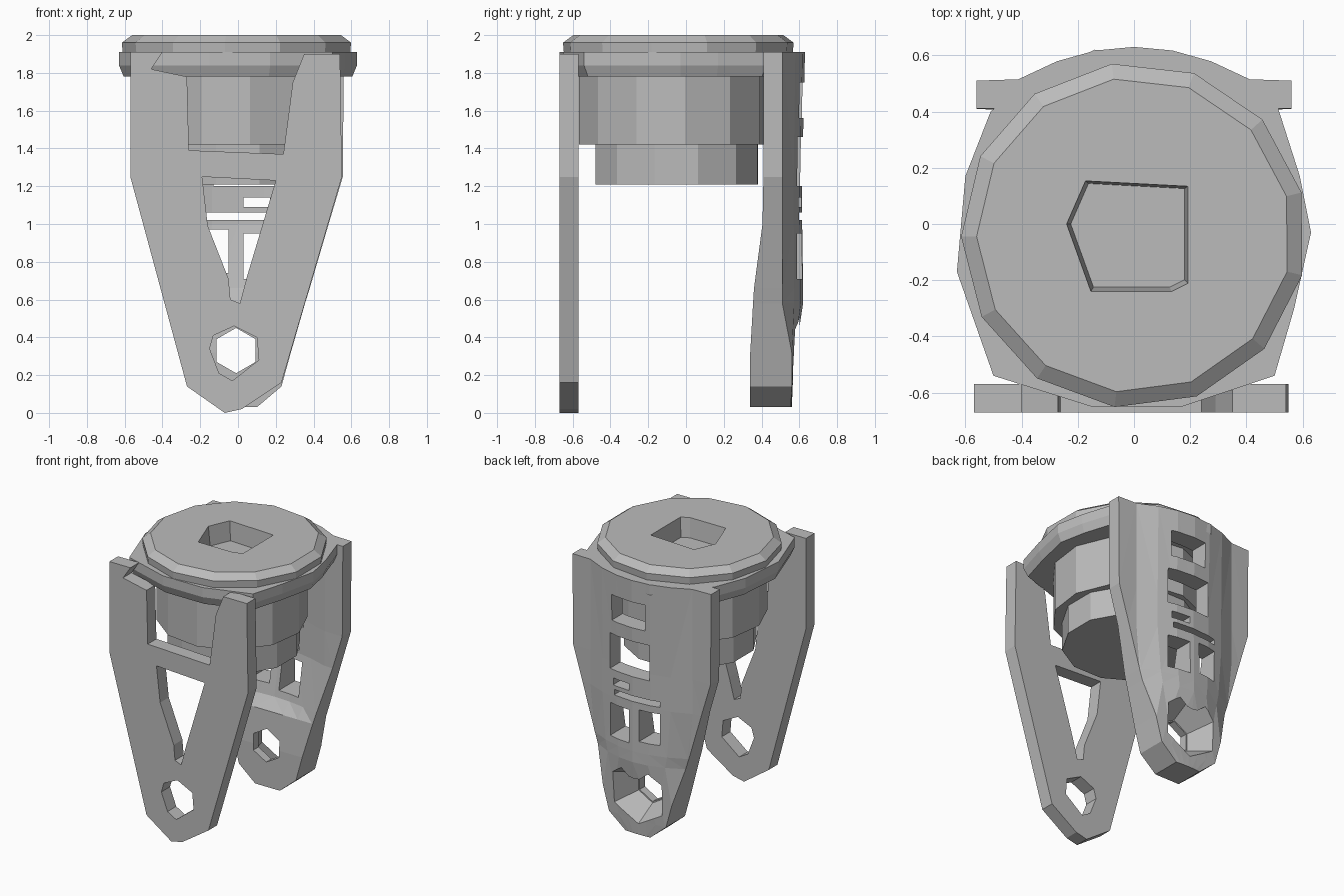
import bpy, bmesh, math
from mathutils import Matrix, Vector

cube = bpy.data.objects.get("Cube")
if cube:
    bpy.data.objects.remove(cube, do_unlink=True)

grey = bpy.data.materials.new("plain grey")
grey.use_nodes = True
grey.diffuse_color = (0.5, 0.5, 0.5, 1)
grey.node_tree.nodes["Principled BSDF"].inputs["Base Color"].default_value = (0.5, 0.5, 0.5, 1)


def finish(name, bm):
    """Turn a bmesh into a flat-shaded object."""
    bmesh.ops.recalc_face_normals(bm, faces=bm.faces[:])
    mesh = bpy.data.meshes.new(name)
    bm.to_mesh(mesh)
    bm.free()
    mesh.materials.append(grey)
    obj = bpy.data.objects.new(name, mesh)
    bpy.context.collection.objects.link(obj)
    return obj


def skin(bm, loops):
    """Bridge equal closed loops of vertices with quads and cap both ends."""
    n = len(loops[0])
    for a, b in zip(loops, loops[1:]):
        for i in range(n):
            j = (i + 1) % n
            bm.faces.new((a[i], a[j], b[j], b[i]))
    bm.faces.new(loops[0])
    bm.faces.new(loops[-1])


def stack(outline, levels, cy=0.0):
    """Stack an (x, y) outline at (scale, z) levels."""
    bm = bmesh.new()
    skin(bm, [[bm.verts.new((x * s, cy + y * s, z)) for x, y in outline] for s, z in levels])
    return bm


def circle(sides, turn):
    angles = [math.tau * i / sides + turn for i in range(sides)]
    return [(math.cos(a), math.sin(a)) for a in angles]


def cut(target, bm):
    """Subtract a temporary solid from the target."""
    cutter = finish("cutter", bm)
    cutter.hide_render = True
    mod = target.modifiers.new("cut", 'BOOLEAN')
    mod.object = cutter
    mod.operation = 'DIFFERENCE'
    mod.solver = 'EXACT'
    bpy.context.view_layer.objects.active = target
    bpy.ops.object.modifier_apply(modifier=mod.name)
    bpy.data.objects.remove(cutter, do_unlink=True)


def prism(points, y0, y1):
    """Extrude an (x, z) outline along y."""
    bm = bmesh.new()
    skin(bm, [[bm.verts.new((x, y, z)) for x, z in points] for y in (y0, y1)])
    return bm


def box(x0, x1, z0, z1):
    return prism([(x0, z0), (x1, z0), (x1, z1), (x0, z1)], 0.2, 0.9)


# Front leg: flat forked plate with a wedge window and a pin hole
front_leg = finish("front_leg", prism([
    (-0.57, 1.91), (-0.57, 1.25), (-0.27, 0.14), (-0.07, 0), (0.02, 0.02),
    (0.23, 0.16), (0.55, 1.25), (0.54, 1.9), (0.35, 1.9), (0.29, 1.75),
    (0.24, 1.37), (-0.26, 1.39), (-0.27, 1.78), (-0.46, 1.82), (-0.4, 1.91)],
    -0.67, -0.57))
cut(front_leg, prism([(-0.19, 1.25), (0.2, 1.23), (0.05, 0.73), (0.01, 0.58),
                      (-0.04, 0.6), (-0.05, 0.71), (-0.16, 0.99)], -0.8, -0.4))
cut(front_leg, prism([(-0.02, 0.46), (0.1, 0.4), (0.11, 0.28), (-0.03, 0.17),
                      (-0.1, 0.21), (-0.15, 0.34), (-0.13, 0.41)], -0.8, -0.4))

# Back leg: bowed plate lofted from sections (z, half width, inner y, edge y, bulge, hollow)
sections = [
    (0.03, 0.1, 0.34, 0.555, 0.005, 0),
    (0.14, 0.23, 0.34, 0.56, 0.005, 0),
    (0.32, 0.28, 0.34, 0.56, 0.02, 0),
    (0.58, 0.355, 0.355, 0.51, 0.11, 0),
    (0.66, 0.38, 0.36, 0.51, 0.11, 0.06),
    (1.0, 0.48, 0.405, 0.51, 0.105, 0.08),
    (1.25, 0.555, 0.41, 0.51, 0.105, 0.08),
    (1.91, 0.56, 0.41, 0.51, 0.12, 0.08),
]
bm = bmesh.new()
loops = []
for z, w, inner, edge, bulge, hollow in sections:
    bow = min(w, 0.42)
    xs = [-w] + [bow * k / 3 * 0.98 for k in range(-3, 4)] + [w]
    arch = [max(0, 1 - (x / bow) ** 2) for x in xs]
    front = [(x, inner + hollow * a, z) for x, a in zip(xs, arch)]
    back = [(x, edge + bulge * a, z) for x, a in zip(xs, arch)]
    loops.append([bm.verts.new(p) for p in front + back[::-1]])
skin(bm, loops)
bmesh.ops.triangulate(bm, faces=bm.faces[:])
back_leg = finish("back_leg", bm)

# Windows and slits through the back leg
for window in [(-0.1, 0.18, 1.56, 1.75), (-0.13, 0.2, 1.2, 1.46), (0.03, 0.17, 1.09, 1.14),
               (-0.2, 0.16, 1.02, 1.06), (0.03, 0.2, 0.71, 0.95), (-0.2, -0.05, 0.74, 0.97)]:
    cut(back_leg, box(*window))

# Tapered pocket and pin hole at the foot of the back leg
for r_in, r_out, y0, y1 in [(0.13, 0.24, 0.4, 0.6), (0.12, 0.12, 0.2, 0.8)]:
    bm = bmesh.new()
    bmesh.ops.create_cone(bm, cap_ends=True, segments=6, radius1=r_in, radius2=r_out, depth=y1 - y0,
                          matrix=Matrix.Translation(Vector((-0.01, (y0 + y1) / 2, 0.33)))
                          @ Matrix.Rotation(-math.pi / 2, 4, 'X'))
    cut(back_leg, bm)

# Collar: many-sided skirt that widens to meet both legs
collar = finish("collar", stack([
    (0.63, -0.03), (0.59, 0.17), (0.51, 0.42), (0.36, 0.51), (0.12, 0.61), (-0.14, 0.62),
    (-0.37, 0.51), (-0.51, 0.4), (-0.6, 0.17), (-0.63, -0.17), (-0.5, -0.54),
    (-0.15, -0.65), (0.17, -0.65), (0.5, -0.54), (0.57, -0.3)],
    [(0.96, 1.78), (1, 1.84), (1, 1.91)]))

# Top plate with a shallow angular socket in its middle
top_plate = finish("top_plate", stack(circle(13, 0.25), [(0.61, 1.9), (0.615, 1.96), (0.56, 2.0)], -0.04))
socket = [(-0.25, 0), (-0.18, 0.16), (0.2, 0.14), (0.2, -0.22), (0.14, -0.25), (-0.16, -0.25)]
for part in (collar, top_plate):
    cut(part, stack(socket, [(0.9, 1.86), (1, 2.1)]))

# Housing: faceted drum with a smaller base
finish("drum", stack(circle(12, 0.13), [(0.5, 1.42), (0.5, 1.8)], -0.07))
finish("drum_base", stack(circle(12, 0.26), [(0.445, 1.21), (0.445, 1.43)], -0.05))
